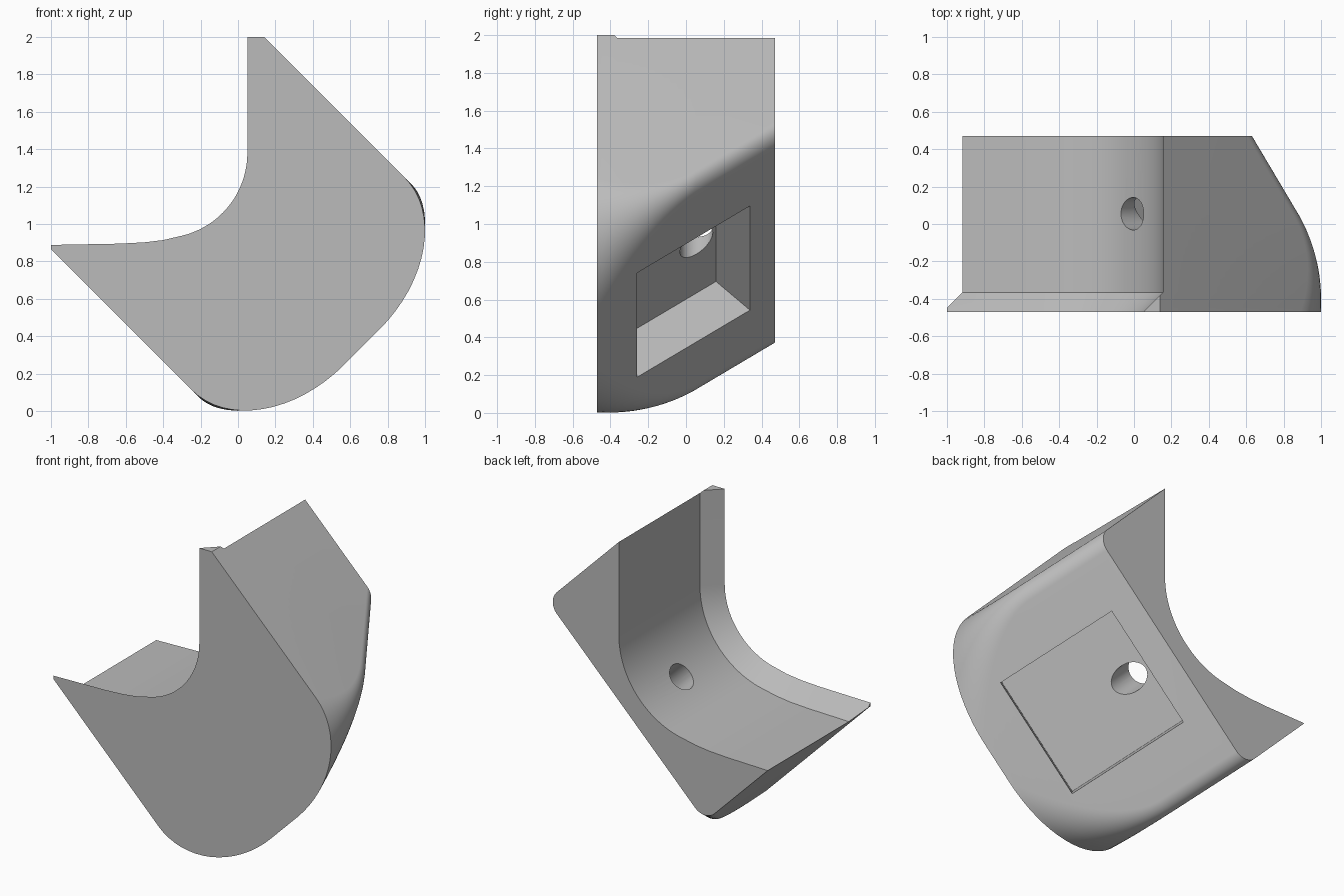
import bpy, bmesh
from math import sin, cos, pi, radians
from mathutils import Matrix, Vector

cube = bpy.data.objects.get("Cube")
if cube:
    bpy.data.objects.remove(cube, do_unlink=True)

HALF = 0.47            # half width along y
LOW, HIGH = -0.135, 2.14   # side planes: x + z
SLOPE = 1.187          # tilt of the outer face
LIP = 0.105            # depth of the flared lip

grey = bpy.data.materials.new("light grey")
grey.use_nodes = True
colour = (0.5, 0.5, 0.5, 1)
grey.diffuse_color = colour
grey.node_tree.nodes["Principled BSDF"].inputs["Base Color"].default_value = colour


def fillet(corner, start, end, a, b, steps=16):
    """Elliptical rounding of a right-angled corner."""
    centre = corner + start * a + end * b
    return [centre - end * b * cos(t) - start * a * sin(t)
            for t in (pi / 2 * i / steps for i in range(steps + 1))]


def section(y):
    """Cross-section in x and z at one depth."""
    d = min(LIP, y + HALF)
    # cradle: wall, arc and nearly flat floor
    wall = 0.05 + d
    top = min(2, HIGH - wall)
    pts = [Vector((HIGH - top, top)), Vector((wall, top))]
    for i in range(25):
        t = -radians(76) * i / 24
        pts.append(Vector((-0.405 + (0.455 + d) * cos(t), 1.38 + (0.455 + d) * sin(t))))
    pts += [Vector((x, z - d)) for x, z in ((-0.4, 0.914), (-0.5, 0.902), (-0.63, 0.895))]
    floor = 0.888 - d
    tip = max(-1, LOW - floor)
    pts += [Vector((tip, floor)), Vector((tip, LOW - tip))]
    # outer face with corners that widen toward the front
    c = -0.285 - SLOPE * (y - 0.04)
    grow = max(0, (0.05 - y) / 0.52) ** 1.8
    a, b = 0.1 + 0.38 * grow, 0.1 + 0.57 * grow
    up_side = Vector((-1, 1)).normalized()
    along = Vector((1, 1)).normalized()
    pts += fillet(Vector(((LOW + c) / 2, (LOW - c) / 2)), up_side, along, a, b)
    pts += fillet(Vector(((HIGH + c) / 2, (HIGH - c) / 2)), -along, up_side, b, a)
    return pts


# Body lofted from front to back
stations = [-HALF, -0.447, -0.41, -0.38, LIP - HALF]
stations += [-0.32 + 0.04 * i for i in range(10)] + [0.05, HALF]
bm = bmesh.new()
rings = [[bm.verts.new((p.x, y, p.y)) for p in section(y)] for y in stations]
for r, s in zip(rings, rings[1:]):
    for i in range(len(r)):
        bm.faces.new((r[i - 1], r[i], s[i], s[i - 1]))
bm.faces.new(rings[0])
bm.faces.new(rings[-1][::-1])
bmesh.ops.remove_doubles(bm, verts=bm.verts, dist=0.0005)
bmesh.ops.recalc_face_normals(bm, faces=bm.faces)
mesh = bpy.data.meshes.new("corner_cradle")
bm.to_mesh(mesh)
bm.free()
mesh.materials.append(grey)
body = bpy.data.objects.new("corner_cradle", mesh)
bpy.context.collection.objects.link(body)


def cut(cutter):
    cutter.hide_render = True
    bpy.context.view_layer.update()
    mod = body.modifiers.new("cut", 'BOOLEAN')
    mod.operation = 'DIFFERENCE'
    mod.solver = 'EXACT'
    mod.object = cutter
    bpy.ops.object.select_all(action='DESELECT')
    body.select_set(True)
    bpy.context.view_layer.objects.active = body
    bpy.ops.object.modifier_apply(modifier=mod.name)
    bpy.data.objects.remove(cutter, do_unlink=True)


# Square pocket sunk into the tilted outer face
across = Vector((1, 0, 1)).normalized()
normal = Vector((1, SLOPE, -1)).normalized()
frame = Matrix((across, normal.cross(across), normal)).transposed().to_4x4()
bpy.ops.mesh.primitive_cube_add(size=1)
pocket = bpy.context.object
pocket.name = "pocket_cutter"
pocket.matrix_world = (Matrix.Translation((0.3575, 0.04, 0.6425)) @ frame
                       @ Matrix.Diagonal((0.78, 0.78, 0.56, 1)))
cut(pocket)

# Screw hole from the cradle into the pocket
bpy.ops.mesh.primitive_cylinder_add(vertices=40, radius=0.087, depth=0.5,
                                    location=(0.04, 0.055, 0.945),
                                    rotation=(0, radians(135), 0))
hole = bpy.context.object
hole.name = "hole_cutter"
cut(hole)

body.select_set(True)
bpy.context.view_layer.objects.active = body
bpy.ops.object.shade_smooth_by_angle(angle=radians(30))
